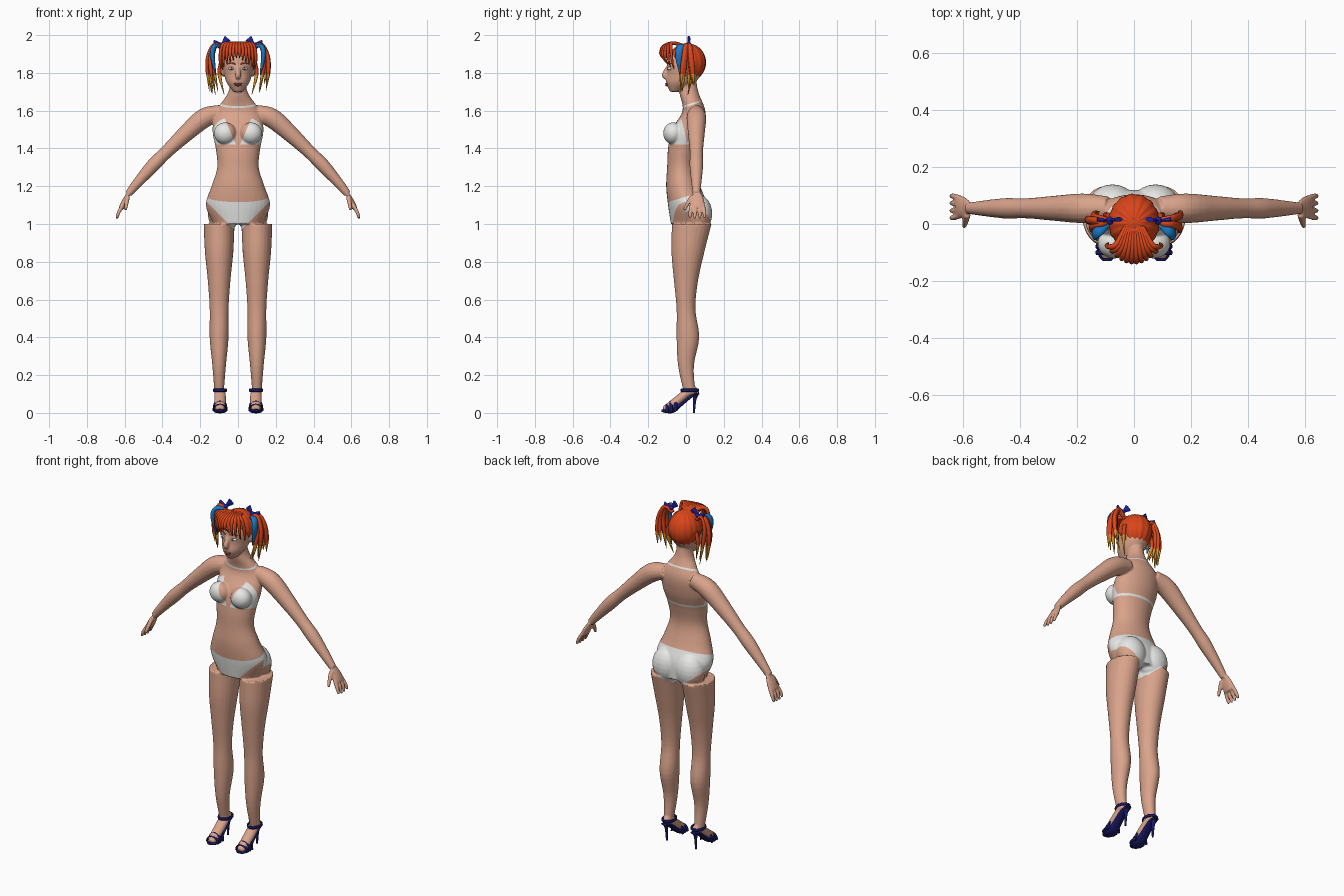
import bpy, bmesh, math, random
from mathutils import Vector, Matrix

random.seed(4)
if "Cube" in bpy.data.objects:
    bpy.data.objects.remove(bpy.data.objects["Cube"])


def material(name, *rgb):
    mat = bpy.data.materials.new(name)
    mat.use_nodes = True
    mat.diffuse_color = (*rgb, 1)
    mat.node_tree.nodes["Principled BSDF"].inputs["Base Color"].default_value = (*rgb, 1)
    return mat


SKIN = material("skin", .7, .37, .26)
WHITE = material("white cloth", .88, .88, .86)
HAIR = material("red hair", .7, .06, .01)
TIPS = material("golden hair tips", .75, .3, .02)
RIBBON = material("light blue ribbon", .01, .2, .6)
BOW = material("blue bow", .01, .02, .45)
SHOE = material("navy leather", .01, .01, .14)
LIPS = material("lips", .45, .12, .1)
EYE = material("eye white", .75, .75, .75)
IRIS = material("iris", .08, .08, .1)

X, Y, Z = Vector((1, 0, 0)), Vector((0, 1, 0)), Vector((0, 0, 1))
SIDES = ((1, "left"), (-1, "right"))
FOOT_X = .095


def spline(points, steps=5):
    """Smooth curve through points of any dimension."""
    p = [Vector(q) for q in points]
    p = [p[0] * 2 - p[1]] + p + [p[-1] * 2 - p[-2]]
    curve = []
    for a, b, c, d in zip(p, p[1:], p[2:], p[3:]):
        for k in range(steps):
            t = k / steps
            curve.append((b * 2 + (c - a) * t + (a * 2 - b * 5 + c * 4 - d) * t * t
                          + (b * 3 - a - c * 3 + d) * t ** 3) / 2)
    return curve + [p[-2]]


def loft(bm, points, ref=X, flat=1, level=False, sides=16, mirror=1):
    """Skin ellipses (x, y, z, radius along ref[, other radius]) into a closed tube."""
    path = spline([(mirror * q[0], *q[1:4], q[4] if len(q) > 4 else q[3] * flat) for q in points])
    rings = []
    for i, q in enumerate(path):
        tangent = path[min(i + 1, len(path) - 1)].xyz - path[max(i - 1, 0)].xyz
        along = Z if level else tangent.normalized()
        u = (ref - along * ref.dot(along)).normalized()
        v = along.cross(u)
        angles = [math.tau * k / sides for k in range(sides)]
        rings.append([bm.verts.new(q.xyz + u * q[3] * math.cos(a) + v * q[4] * math.sin(a))
                      for a in angles])
    for low, high in zip(rings, rings[1:]):
        for k in range(sides):
            bm.faces.new((low[k - 1], low[k], high[k], high[k - 1]))
    bm.faces.new(rings[0][::-1])
    bm.faces.new(rings[-1])


def ball(bm, centre, radii, segments=24):
    bmesh.ops.create_uvsphere(bm, u_segments=segments, v_segments=segments // 2, radius=1,
                              matrix=Matrix.Translation(centre) @ Matrix.Diagonal((*radii, 1)))


def finish(name, bm, *mats, rule=None):
    bmesh.ops.recalc_face_normals(bm, faces=bm.faces)
    for face in bm.faces:
        face.smooth = len(face.verts) < 8
        if rule:
            face.material_index = rule(face.calc_center_median())
    mesh = bpy.data.meshes.new(name)
    bm.to_mesh(mesh)
    bm.free()
    for mat in mats:
        mesh.materials.append(mat)
    obj = bpy.data.objects.new(name, mesh)
    bpy.context.collection.objects.link(obj)
    return obj


# Body: evenly spaced cross-sections (y, half width, half depth), fused into one skin
bm = bmesh.new()
torso = [(.02, .13, .1), (.01, .17, .105), (-.015, .14, .09), (-.025, .11, .075), (-.015, .118, .08),
         (.01, .135, .085), (.042, .115, .06), (.015, .05, .05), (.01, .04, .04)]
loft(bm, [(0, y, 1 + i / 10, w, d) for i, (y, w, d) in enumerate(torso)], level=True, sides=32)
head = [(-.06, .025, .025), (-.03, .06, .075), (-.01, .074, .09), (-.01, .08, .09),
        (-.005, .073, .085), (0, .02, .03)]
loft(bm, [(0, y, 1.7 + i / 21, w, d) for i, (y, w, d) in enumerate(head)], level=True, sides=32)
loft(bm, [(0, -.09, 1.84, .009), (0, -.113, 1.79, .015), (0, -.1, 1.77, .01)])
leg = [(.02, .024, .03), (0, .036, .042), (.01, .05, .06), (0, .05, .05), (0, .06, .064),
       (.01, .075, .087), (.03, .082, .105)]
arm = [(.09, 1.59, .042), (.18, 1.56, .052), (.28, 1.475, .044), (.38, 1.38, .035),
       (.45, 1.31, .036), (.53, 1.22, .027), (.58, 1.16, .02)]
foot = [(.04, .12, .022), (0, .1, .03), (-.05, .06, .031), (-.09, .03, .029), (-.12, .02, .018)]
for s, _ in SIDES:
    loft(bm, [(.1, y, .1 + i * .15, w, d) for i, (y, w, d) in enumerate(leg)],
         level=True, sides=24, mirror=s)
    loft(bm, [(x, .055, z, r) for x, z, r in arm], ref=Y, mirror=s)
    loft(bm, [(FOOT_X, *p) for p in foot], flat=.8, mirror=s)
    ball(bm, (s * FOOT_X, .04, .12), (.021, .022, .022))
    # Bust, buttocks and ears
    ball(bm, (s * .068, -.068, 1.48), (.06, .053, .058))
    ball(bm, (s * .075, .065, 1.055), (.085, .074, .1))
    ball(bm, (s * .08, .01, 1.81), (.01, .02, .03))
    # Palm, four fingers and thumb
    loft(bm, [(.58, .06, 1.16, .024), (.6, .06, 1.12, .038), (.616, .06, 1.085, .04)],
         ref=Y, flat=.4, mirror=s)
    for spread in (-1.5, -.5, .5, 1.5):
        loft(bm, [(.61, .06 + .021 * spread, 1.1, .01), (.632, .06 + .025 * spread, 1.06, .01),
                  (.642, .06 + .026 * spread, 1.025 + .005 * abs(spread), .007)], ref=Y, mirror=s)
    loft(bm, [(.585, .035, 1.145, .014), (.59, .01, 1.11, .011), (.596, -.01, 1.075, .008)], mirror=s)
body = finish("body", bm, SKIN, WHITE)
fuse = body.modifiers.new("fuse", "REMESH")
fuse.mode, fuse.voxel_size = "VOXEL", .005
soften = body.modifiers.new("soften", "SMOOTH")
soften.factor, soften.iterations = .5, 5
fused = bpy.data.meshes.new_from_object(body.evaluated_get(bpy.context.evaluated_depsgraph_get()))
bpy.data.objects.remove(body)

# Swimwear edges: mirrored planes a|x| + by + cz = d, cut into the skin
EDGES = {
    "waist": (0, -.3, 1, 1.145), "front_leg": (1, 0, -1, -.95), "back_leg": (1, 0, -1.2, -1.12),
    "cup_base": (0, 0, 1, 1.42), "band_top": (0, 0, 1, 1.432), "cup_inner": (1, 0, -.43, -.6),
    "cup_outer": (1, 0, .4, .74), "cup_side": (0, 4, 1, 1.46),
    "halter_base": (0, -.33, 1, 1.62), "halter_top": (0, -.33, 1, 1.63),
}
bm = bmesh.new()
bm.from_mesh(fused)
for a, b, c, d in EDGES.values():
    for s in ((1, -1) if a else (1,)):
        normal = Vector((s * a, b, c))
        near = [f for f in bm.faces if abs(f.verts[0].co.x) < .2 and .95 < f.verts[0].co.z < 1.67]
        geom = {item for f in near for item in (f, *f.edges, *f.verts)}
        bmesh.ops.bisect_plane(bm, geom=list(geom), plane_co=normal * d / normal.length_squared,
                               plane_no=normal.normalized())


def swimwear(centre):
    x, y, z = abs(centre.x), centre.y, centre.z
    above = {name: a * x + b * y + c * z > d for name, (a, b, c, d) in EDGES.items()}
    if z < 1.3:
        leg_line = "front_leg" if y < 0 else "back_leg"
        return int(z > .96 and x < .25 and not above["waist"] and not above[leg_line])
    if x > .145 or not above["cup_base"]:
        return 0
    cup = above["cup_inner"] and not above["cup_outer"] and not above["cup_side"]
    band = y > 0 and not above["band_top"]
    halter = x < .1 and y > -.03 and above["halter_base"] and not above["halter_top"]
    return int(cup or band or halter)


finish("body", bm, SKIN, WHITE, rule=swimwear)
bpy.data.meshes.remove(fused)

# Face details
bm = bmesh.new()
ball(bm, (0, -.1, 1.743), (.023, .01, .005))
ball(bm, (0, -.1, 1.735), (.018, .01, .006))
finish("lips", bm, LIPS)
for s, side in SIDES:
    bm = bmesh.new()
    ball(bm, (s * .034, -.085, 1.823), (.017, .014, .009))
    finish(f"{side}_eye", bm, EYE)
    bm = bmesh.new()
    ball(bm, (s * .034, -.094, 1.823), (.007, .008, .007))
    finish(f"{side}_iris", bm, IRIS)
    bm = bmesh.new()
    loft(bm, [(.014, -.099, 1.847, .003), (.036, -.091, 1.853, .003), (.055, -.077, 1.847, .001)],
         sides=8, ref=Z, mirror=s)
    finish(f"{side}_eyebrow", bm, HAIR)

# Hair cap, gently ridged and trimmed along the hairline
bm = bmesh.new()
crown = Vector((0, .005, 1.855))
ball(bm, crown, (.089, .1, .1), segments=64)
for vert in bm.verts:
    out = vert.co - crown
    vert.co += out * .02 * math.sin(16 * math.atan2(out.y, out.x)) * min(1, out.xy.length / .05)
for height, normal in ((1.77, (0, 0, -1)), (1.8, (0, -1.4, -1))):
    bmesh.ops.bisect_plane(bm, geom=[*bm.verts, *bm.edges, *bm.faces], plane_co=Z * height,
                           plane_no=Vector(normal).normalized(), clear_outer=True)
cap = finish("hair_cap", bm, HAIR)
shell = cap.modifiers.new("thickness", "SOLIDIFY")
shell.thickness, shell.offset = .01, -1

# Fringe of curled strands, fanned out and longer towards the temples
bm = bmesh.new()
for i in range(12):
    fan = i / 5.5 - 1
    drop, back = abs(fan), fan * fan
    loft(bm, [(.03 * fan, -.01, 1.946, .008), (.06 * fan, -.07, 1.957, .011),
              (.085 * fan, -.12 + .04 * back, 1.94, .01),
              (.095 * fan, -.135 + .06 * back, 1.905 - .03 * drop, .008),
              (.09 * fan, -.12 + .055 * back, 1.885 - .065 * drop, .002)],
         flat=.9, sides=8, mirror=1)
finish("fringe", bm, HAIR)

pigtail = [(.08, 1.925, .012), (.12, 1.95, .012), (.148, 1.89, .013), (.148, 1.81, .012)]
for s, side in SIDES:
    # Pigtail strands with golden ends
    bm = bmesh.new()
    for _ in range(9):
        dx, dy = random.uniform(-.008, .006), random.uniform(-.012, .013)
        strand = pigtail + [(.135, random.uniform(1.68, 1.75), .001)]
        loft(bm, [(x + dx * i, .01 + dy * i, z, r) for i, (x, z, r) in enumerate(strand)],
             ref=Y, flat=.8, sides=8, mirror=s)
    loft(bm, [(.09, .03, 1.86, .01), (.098, .03, 1.79, .01), (.073, .01, 1.685, .001)],
         ref=Y, sides=8, mirror=s)
    finish(f"{side}_pigtail", bm, HAIR, TIPS, rule=lambda centre: int(centre.z < 1.79))
    # Trailing ribbon
    bm = bmesh.new()
    loft(bm, [(.09, 0, 1.94, .01), (.125, -.025, 1.94, .02), (.135, -.036, 1.89, .021),
              (.118, -.03, 1.79, .005)], ref=Y, flat=.6, mirror=s)
    finish(f"{side}_ribbon", bm, RIBBON)
    # Bow: knot and two flared loops
    bm = bmesh.new()
    knot = Vector((.085, .012, 1.95))
    ball(bm, (s * knot.x, knot.y, knot.z), (.012, .014, .012), segments=12)
    for x, z in ((.055, 1.983), (.13, 1.956)):
        loft(bm, [(*knot, .006), (x, .016, z, .02)], ref=Z, flat=.4, mirror=s)
    finish(f"{side}_bow", bm, BOW)
    # Sandal: sole, stiletto heel, toe straps and ankle strap
    bm = bmesh.new()
    sole = [(.07, .104, .018), (.03, .09, .024), (-.03, .042, .028), (-.07, .013, .036),
            (-.11, .011, .03), (-.13, .012, .015)]
    heel = [(.052, .105, .018), (.046, .07, .009), (.042, 0, .005)]
    loft(bm, [(FOOT_X, *p) for p in sole], flat=.36, mirror=s)
    loft(bm, [(FOOT_X, *p) for p in heel], mirror=s)
    arc = [math.pi * k / 8 for k in range(9)]
    for y in (-.055, -.078, -.1):
        loft(bm, [(FOOT_X + .036 * math.cos(a), y, .01 + (.11 + .75 * y) * math.sin(a), .009)
                  for a in arc], ref=Y, flat=.45, sides=8, mirror=s)
    loft(bm, [(FOOT_X + .034 * math.sin(2 * a), .02 + .046 * math.cos(2 * a), .12, .009)
              for a in arc], ref=Z, flat=.45, sides=8, mirror=s)
    finish(f"{side}_sandal", bm, SHOE)
